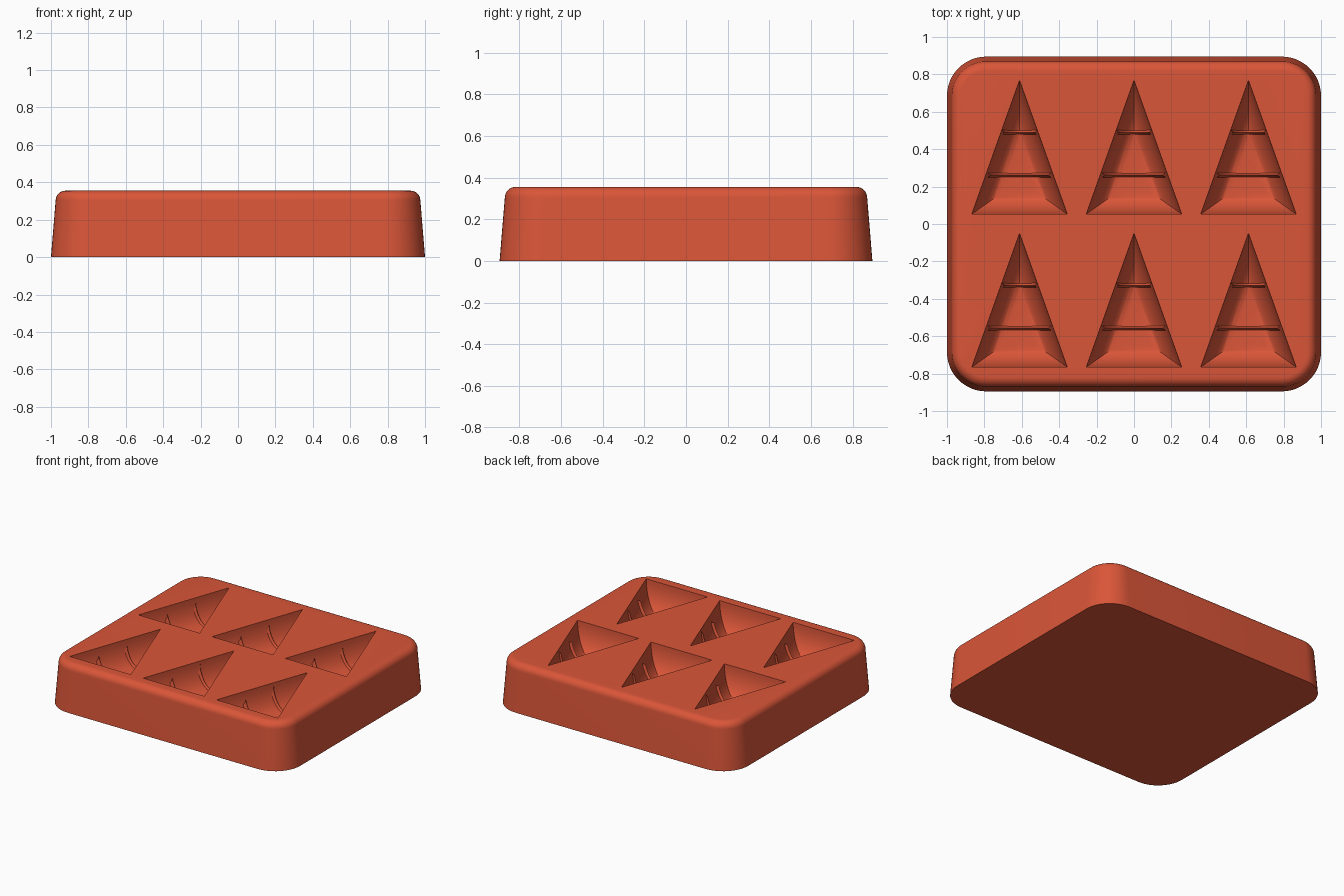
import bpy, bmesh, math

if "Cube" in bpy.data.objects:
    bpy.data.objects.remove(bpy.data.objects["Cube"], do_unlink=True)

TOP = 0.355                       # height of the tray
HALF_W, LENGTH = 0.255, 0.715     # outline of one triangular pocket
INSET, DEPTH = 0.12, 0.2          # rounded wall of a pocket
SIDE = math.hypot(HALF_W, LENGTH)
INRADIUS = HALF_W * LENGTH / (HALF_W + SIDE)

red = bpy.data.materials.new("tomato_red")
red.use_nodes = True
colour = (0.70, 0.092, 0.040, 1)
red.diffuse_color = colour
red.node_tree.nodes["Principled BSDF"].inputs["Base Color"].default_value = colour


def make_object(name, bm):
    bmesh.ops.recalc_face_normals(bm, faces=bm.faces)
    mesh = bpy.data.meshes.new(name)
    bm.to_mesh(mesh)
    bm.free()
    mesh.materials.append(red)
    obj = bpy.data.objects.new(name, mesh)
    bpy.context.collection.objects.link(obj)
    return obj


def activate(obj):
    bpy.ops.object.select_all(action='DESELECT')
    obj.select_set(True)
    bpy.context.view_layer.objects.active = obj


def smooth(obj, degrees):
    activate(obj)
    bpy.ops.object.shade_smooth_by_angle(angle=math.radians(degrees))


def loft(bm, rings):
    """Closed skin through rings of equal length, capped at both ends."""
    loops = [[bm.verts.new(p) for p in ring] for ring in rings]
    count = len(loops[0])
    for a, b in zip(loops, loops[1:]):
        for i in range(count):
            j = (i + 1) % count
            bm.faces.new((a[i], a[j], b[j], b[i]))
    bm.faces.new(loops[0][::-1])
    bm.faces.new(loops[-1])


def rounded_rectangle(inset, z, steps=12):
    ring = []
    for quarter, (sx, sy) in enumerate(((1, 1), (-1, 1), (-1, -1), (1, -1))):
        for s in range(steps + 1):
            a = (quarter + s / steps) * math.pi / 2
            r = 0.21 - inset
            ring.append((sx * 0.79 + r * math.cos(a), sy * 0.685 + r * math.sin(a), z))
    return ring


def triangle(d, z, cx, cy):
    """Pocket outline moved inwards by d."""
    k = 1 - d / INRADIUS
    points = ((-HALF_W, 0), (HALF_W, 0), (0, LENGTH))
    return [(cx + x * k, cy + INRADIUS + (y - INRADIUS) * k, z) for x, y in points]


def floor_z(x, y):
    side = (HALF_W * (LENGTH - y) - LENGTH * abs(x)) / SIDE
    d = max(0, min(y, side, INSET))
    return TOP - DEPTH * math.sqrt(1 - (1 - d / INSET) ** 2)


# Tray body: drafted sides and a rounded top edge
bm = bmesh.new()
fillet = 0.052
rings = [rounded_rectangle(0, 0)]
for s in range(9):
    a = s / 8 * math.pi / 2
    rings.append(rounded_rectangle(0.025 + fillet * (1 - math.cos(a)),
                                   TOP - fillet * (1 - math.sin(a))))
loft(bm, rings)
tray = make_object("mould_tray", bm)

# Pockets: triangular hollows with rounded walls and a flat floor
centres = [(x, y) for x in (-0.612, 0, 0.612) for y in (0.053, -0.765)]
bm = bmesh.new()
for cx, cy in centres:
    rings = [triangle(0, TOP + 0.05, cx, cy)]
    for s in range(13):
        a = s / 12 * math.pi / 2
        rings.append(triangle(INSET * (1 - math.cos(a)), TOP - DEPTH * math.sin(a), cx, cy))
    loft(bm, rings)
cutter = make_object("pocket_cutter", bm)
cutter.hide_render = True

activate(tray)
cut = tray.modifiers.new("pockets", 'BOOLEAN')
cut.operation = 'DIFFERENCE'
cut.solver = 'EXACT'
cut.object = cutter
bpy.ops.object.modifier_apply(modifier=cut.name)
bpy.data.objects.remove(cutter, do_unlink=True)
smooth(tray, 30)

# Ridges: two thin ribs across every pocket, following its walls
bm = bmesh.new()
for cx, cy in centres:
    for ridge_y in (0.208, 0.437):
        half = HALF_W * (LENGTH - ridge_y) / LENGTH * 0.95
        rows = []
        for s in range(33):
            x = half * math.sin((s / 32 - 0.5) * math.pi)
            row = []
            for dy, lift, squeeze in ((-0.013, -0.004, 1), (0, 0.014, 0.9), (0.013, -0.004, 1)):
                z = floor_z(x, ridge_y + dy) + lift
                row.append(bm.verts.new((cx + x * squeeze, cy + ridge_y + dy, min(z, TOP - 0.01))))
            rows.append(row)
        for a, b in zip(rows, rows[1:]):
            for i in range(2):
                bm.faces.new((a[i], b[i], b[i + 1], a[i + 1]))
ridges = make_object("pocket_ridges", bm)
smooth(ridges, 40)
